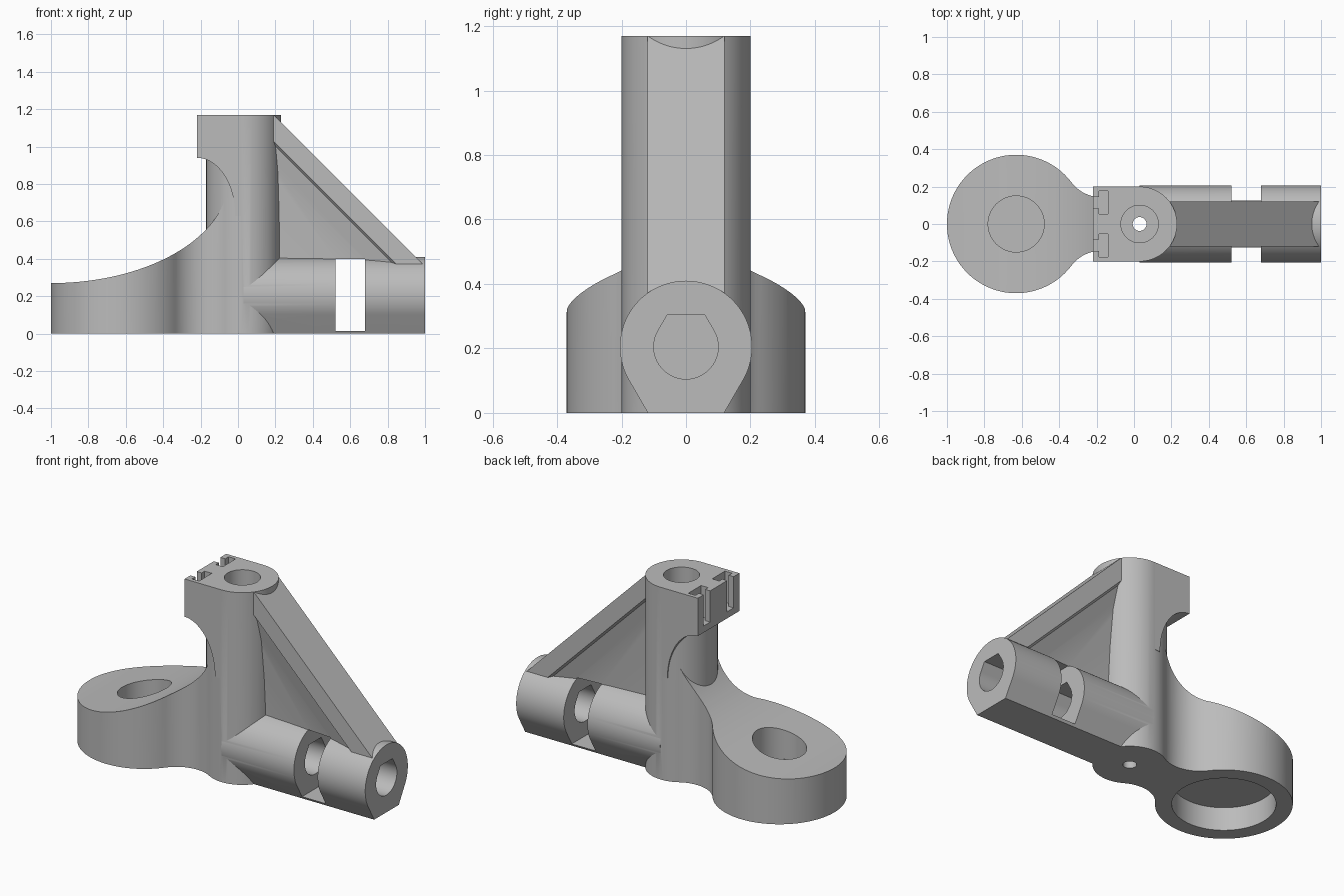
import bpy
import bmesh
from math import pi, sin, cos, atan2, radians, sqrt
from mathutils import Matrix

default_cube = bpy.data.objects.get("Cube")
if default_cube:
    bpy.data.objects.remove(default_cube, do_unlink=True)

grey = bpy.data.materials.new("plain_grey")
grey.use_nodes = True
colour = (0.5, 0.5, 0.5, 1)
grey.diffuse_color = colour
grey.node_tree.nodes["Principled BSDF"].inputs["Base Color"].default_value = colour


def arc(cx, cy, r, start, end, n=48, ry=None):
    """Points along an arc or ellipse, both ends included."""
    ry = ry or r
    angles = [start + (end - start) * i / n for i in range(n + 1)]
    return [(cx + r * cos(a), cy + ry * sin(a)) for a in angles]


def circle(cx, cy, r, n=96):
    return arc(cx, cy, r, 0, 2 * pi, n)[:-1]


def prism(name, points, axis, lo, hi):
    """Extrude a closed outline along x, y or z."""
    place = {"x": lambda u, v, w: (w, u, v),
             "y": lambda u, v, w: (u, w, v),
             "z": lambda u, v, w: (u, v, w)}[axis]
    bm = bmesh.new()
    rings = [[bm.verts.new(place(u, v, w)) for u, v in points] for w in (lo, hi)]
    bm.faces.new(rings[0])
    bm.faces.new(rings[1])
    count = len(points)
    for i in range(count):
        j = (i + 1) % count
        bm.faces.new((rings[0][i], rings[0][j], rings[1][j], rings[1][i]))
    bmesh.ops.recalc_face_normals(bm, faces=bm.faces)
    mesh = bpy.data.meshes.new(name)
    bm.to_mesh(mesh)
    bm.free()
    mesh.materials.append(grey)
    obj = bpy.data.objects.new(name, mesh)
    bpy.context.collection.objects.link(obj)
    return obj


def box(name, x, y, z):
    corners = [(x[0], z[0]), (x[1], z[0]), (x[1], z[1]), (x[0], z[1])]
    return prism(name, corners, "y", *y)


def combine(target, other, operation):
    """Apply a boolean and discard the second solid."""
    mod = target.modifiers.new("boolean", "BOOLEAN")
    mod.operation = operation
    mod.solver = "EXACT"
    mod.object = other
    bpy.context.view_layer.objects.active = target
    bpy.ops.object.modifier_apply(modifier=mod.name)
    bpy.data.objects.remove(other, do_unlink=True)


# Main dimensions
COL_X, COL_R, TOP = 0.03, 0.2, 1.17
RING_X, RING_R, FILLET = -0.63, 0.37, 0.2
ARM_Z, ARM_R = 0.205, 0.205

# Ring foot with a filleted waist towards the column
span = COL_X - RING_X
a, b = RING_R + FILLET, COL_R + FILLET
dx = (a * a - b * b + span * span) / (2 * span)
dy = sqrt(a * a - dx * dx)
ring_angle = atan2(dy, dx)
column_angle = atan2(-dy, span - dx)
waist = arc(RING_X + dx, dy, FILLET, ring_angle - pi, column_angle, 24)
outline = arc(RING_X, 0, RING_R, ring_angle, 2 * pi - ring_angle, 96)
outline += [(x, -y) for x, y in waist[1:]] + waist[:0:-1]
foot = prism("ring_foot", outline, "z", 0, 0.8)

# Concave sweep across the top of the foot
sweep = [(-1.1, 0.268)] + arc(-1.0, 0.83, 0.95, -pi / 2, 0, 64, 0.56)
sweep += [(-0.05, 1), (-1.1, 1)]
combine(foot, prism("foot_sweep", sweep, "y", -1, 1), "DIFFERENCE")

# Head block with a curved underside
under = [(-0.22, 0.94)] + arc(-0.22, 0.63, 0.205, pi / 2, 0, 32, 0.31)[1:]
head_side = under + [(0.02, 0.63), (0.02, TOP), (-0.22, TOP)]
head = prism("head_block", head_side, "y", -COL_R, COL_R)

# Horizontal arm: round above, with a flat hexagonal base
flat = ARM_R * 0.577
arm_section = arc(0, ARM_Z, ARM_R, -pi / 6, 7 * pi / 6, 80) + [(-flat, 0), (flat, 0)]
arm = prism("arm", arm_section, "x", COL_X, 1)

# Diagonal brace and its tapering web, trimmed to column and arm
half = [(0.12, 0.962), (0.12, 0.862), (0.105, 0.85), (0.08, 0.76),
        (0.062, 0.6), (0.052, 0.45), (0.052, 0.3)]
section = half + [(-y, v) for y, v in reversed(half)]
brace = prism("brace_and_web", section, "x", -1.3, 1.3)
brace.data.transform(Matrix.Rotation(radians(45), 4, "Y"))
combine(brace, box("brace_trim", (0.19, 1), (-0.5, 0.5), (0.372, TOP - 0.001)), "INTERSECT")

# Column joined with the other solids
body = prism("bracket_body", circle(COL_X, 0, COL_R), "z", 0, TOP)
for part in (foot, head, arm, brace):
    combine(body, part, "UNION")

# Ring pockets and column bores
for name, x, r, lo, hi in (("ring_lower_pocket", RING_X, 0.28, -0.1, 0.14),
                           ("ring_upper_pocket", RING_X, 0.15, 0.155, 0.6),
                           ("column_bore", COL_X, 0.1, 0.6, 1.3),
                           ("column_pilot_hole", COL_X, 0.037, -0.1, 0.7)):
    combine(body, prism(name, circle(x, 0, r), "z", lo, hi), "DIFFERENCE")

# Arm bore with a faceted roof, and the nut slot across the arm
bore_r = 0.1
bore = arc(0, ARM_Z, bore_r, 5 * pi / 6, 13 * pi / 6, 64)
bore += [(bore_r * 0.577, ARM_Z + bore_r), (-bore_r * 0.577, ARM_Z + bore_r)]
combine(body, prism("arm_bore", bore, "x", 0.25, 1.1), "DIFFERENCE")
combine(body, box("nut_slot", (0.52, 0.68), (-0.5, 0.5), (0.015, 0.4)), "DIFFERENCE")

# Pair of T-shaped slots in the head
for side in (1, -1):
    tee = [(-0.3, 0.082), (-0.187, 0.082), (-0.187, 0.053), (-0.139, 0.053),
           (-0.139, 0.176), (-0.187, 0.176), (-0.187, 0.144), (-0.3, 0.144)]
    cutter = prism("tee_slot", [(x, side * y) for x, y in tee], "z", 0.98, 1.3)
    combine(body, cutter, "DIFFERENCE")

# Smooth curved walls, crisp edges
bpy.ops.object.select_all(action="DESELECT")
body.select_set(True)
bpy.context.view_layer.objects.active = body
bpy.ops.object.shade_smooth_by_angle(angle=radians(18))
